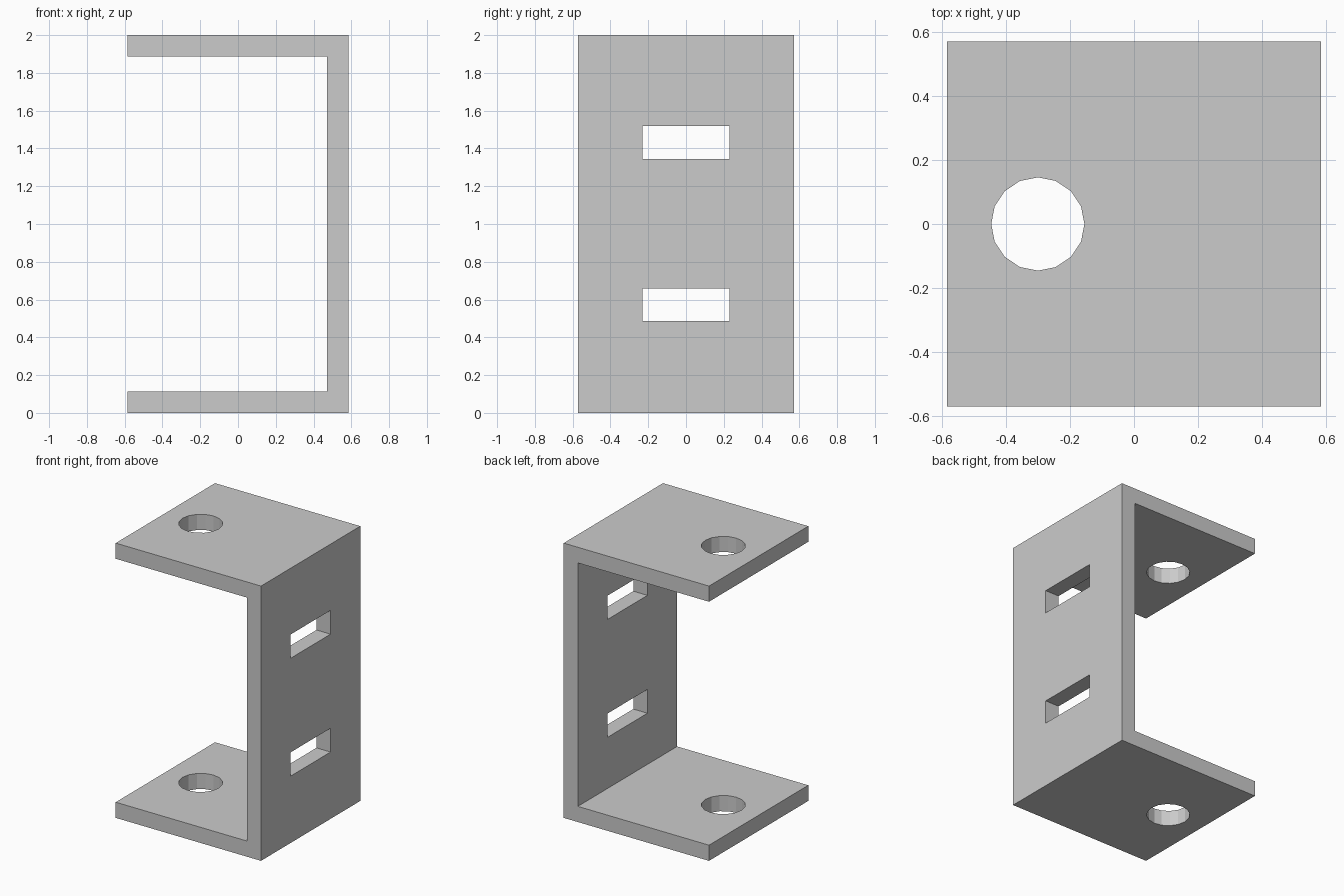
import bpy
import bmesh
from mathutils import Matrix

if "Cube" in bpy.data.objects:
    bpy.data.objects.remove(bpy.data.objects["Cube"])

HX, HY, H, T = 0.585, 0.571, 2.0, 0.114   # half width, half depth, height, plate thickness


def add_object(name, bm):
    bmesh.ops.recalc_face_normals(bm, faces=bm.faces)
    mesh = bpy.data.meshes.new(name)
    bm.to_mesh(mesh)
    bm.free()
    obj = bpy.data.objects.new(name, mesh)
    bpy.context.collection.objects.link(obj)
    return obj


def cut(target, cutter):
    cutter.hide_render = True
    mod = target.modifiers.new("cut", 'BOOLEAN')
    mod.operation = 'DIFFERENCE'
    mod.solver = 'EXACT'
    mod.object = cutter
    bpy.context.view_layer.objects.active = target
    bpy.ops.object.modifier_apply(modifier=mod.name)
    bpy.data.objects.remove(cutter)


# C-shaped bracket: profile in xz, extruded along y
profile = [(-HX, 0), (HX, 0), (HX, H), (-HX, H),
           (-HX, H - T), (HX - T, H - T), (HX - T, T), (-HX, T)]
bm = bmesh.new()
face = bm.faces.new([bm.verts.new((x, -HY, z)) for x, z in profile])
ext = bmesh.ops.extrude_face_region(bm, geom=[face])
bmesh.ops.translate(bm, vec=(0, 2 * HY, 0),
                    verts=[v for v in ext["geom"] if isinstance(v, bmesh.types.BMVert)])
bracket = add_object("bracket", bm)

# Two rectangular slots through the upright plate
for z in (0.573, 1.431):
    bm = bmesh.new()
    bmesh.ops.create_cube(bm, size=1, matrix=Matrix.Translation((HX - T / 2, 0, z))
                          @ Matrix.Diagonal((0.4, 0.458, 0.173, 1)))
    cut(bracket, add_object("slot_cutter", bm))

# Round 16-sided hole through both flanges
bm = bmesh.new()
bmesh.ops.create_cone(bm, cap_ends=True, segments=16, radius1=0.146, radius2=0.146,
                      depth=3, matrix=Matrix.Translation((-0.301, 0, 1)))
cut(bracket, add_object("hole_cutter", bm))
